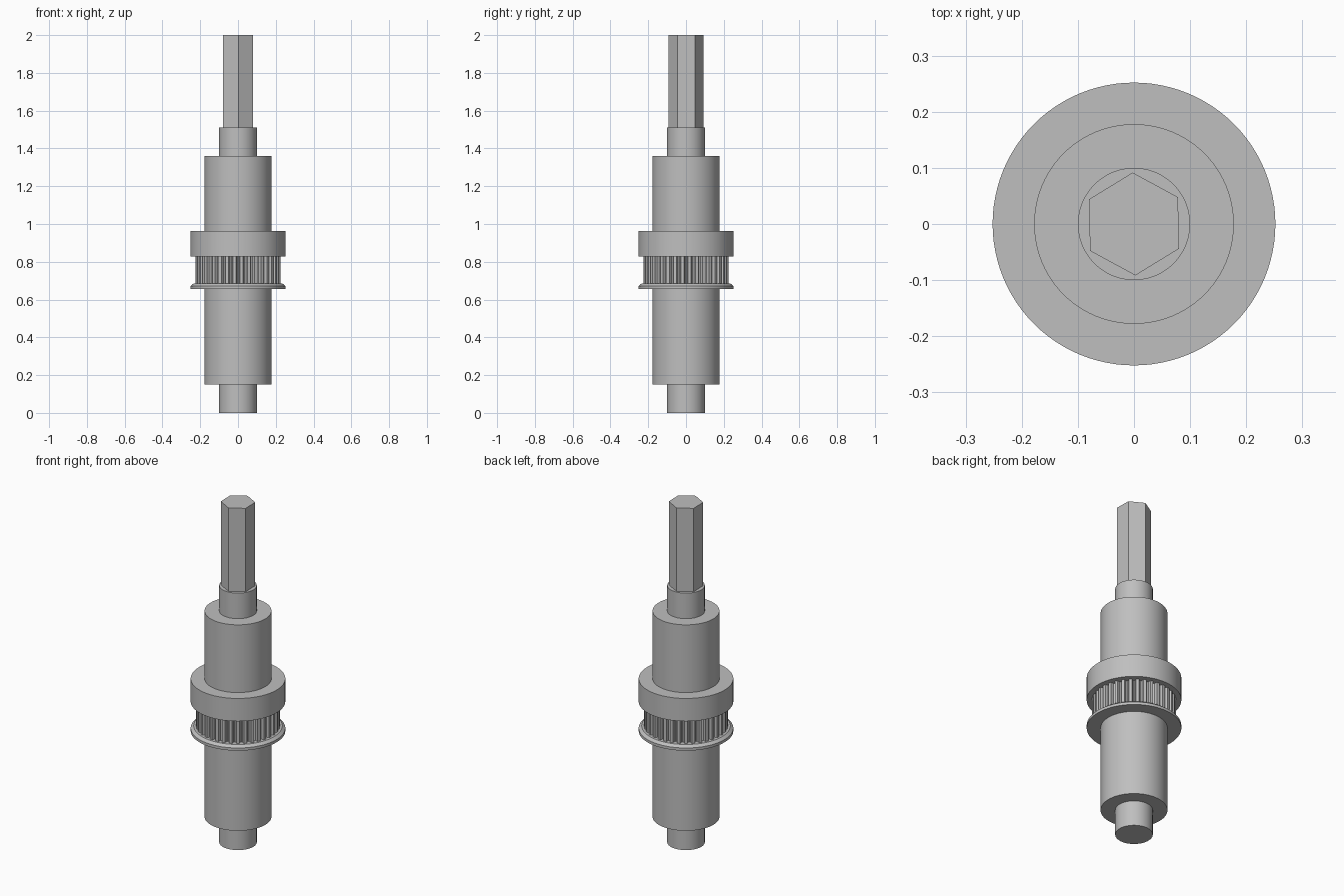
import bpy, bmesh
from math import pi, cos, sin, radians

cube = bpy.data.objects.get("Cube")
if cube:
    bpy.data.objects.remove(cube, do_unlink=True)

steel = bpy.data.materials.new("plain_grey_metal")
steel.use_nodes = True
GREY = (0.52, 0.52, 0.52, 1)
steel.diffuse_color = GREY
steel.node_tree.nodes["Principled BSDF"].inputs["Base Color"].default_value = GREY


def finish(name, bm, smooth=True):
    bmesh.ops.recalc_face_normals(bm, faces=bm.faces)
    mesh = bpy.data.meshes.new(name)
    bm.to_mesh(mesh)
    bm.free()
    mesh.materials.append(steel)
    obj = bpy.data.objects.new(name, mesh)
    bpy.context.collection.objects.link(obj)
    if smooth:
        bpy.ops.object.select_all(action='DESELECT')
        obj.select_set(True)
        bpy.context.view_layer.objects.active = obj
        bpy.ops.object.shade_smooth_by_angle(angle=radians(20))
    return obj


def circle(radius, count, turn=0.0):
    return [(radius * cos(turn + 2 * pi * i / count),
             radius * sin(turn + 2 * pi * i / count)) for i in range(count)]


def prism(name, outline, z0, z1, smooth=True):
    """Extrude a flat outline from z0 up to z1."""
    bm = bmesh.new()
    base = bm.faces.new([bm.verts.new((x, y, z0)) for x, y in outline])
    ext = bmesh.ops.extrude_face_region(bm, geom=[base], use_keep_orig=True)
    top = [v for v in ext["geom"] if isinstance(v, bmesh.types.BMVert)]
    bmesh.ops.translate(bm, verts=top, vec=(0, 0, z1 - z0))
    return finish(name, bm, smooth)


def lathe(name, profile, count=96):
    """Stack rings of (radius, z) and cap both ends."""
    bm = bmesh.new()
    rings = [[bm.verts.new((x, y, z)) for x, y in circle(r, count)]
             for r, z in profile]
    for a, b in zip(rings, rings[1:]):
        for i in range(count):
            j = (i + 1) % count
            bm.faces.new((a[i], a[j], b[j], b[i]))
    bm.faces.new(rings[0])
    bm.faces.new(rings[-1])
    return finish(name, bm)


# Stepped round shaft: bottom journal, wide body, top journal
lathe("stepped_shaft", [(0.1, 0), (0.1, 0.15), (0.178, 0.15),
                        (0.178, 1.36), (0.1, 1.36), (0.1, 1.51)])

# Hexagonal drive end
prism("hex_drive_end", circle(0.0917, 6, pi / 2 + radians(1.5)), 1.51, 2.0, False)

# Pulley flanges
lathe("pulley_collar", [(0.252, 0.828), (0.252, 0.962)])
lathe("pulley_lower_flange", [(0.252, 0.655), (0.252, 0.671), (0.236, 0.684)])

# Toothed belt ring: broad lands with rounded grooves between them
TEETH = 36
GROOVE = [(-0.5, 0.224), (-0.29, 0.224), (-0.24, 0.217), (-0.17, 0.207),
          (0, 0.203), (0.17, 0.207), (0.24, 0.217), (0.29, 0.224)]
outline = []
for t in range(TEETH):
    for offset, radius in GROOVE:
        angle = 2 * pi * (t + offset) / TEETH
        outline.append((radius * cos(angle), radius * sin(angle)))
prism("pulley_teeth", outline, 0.68, 0.83)
